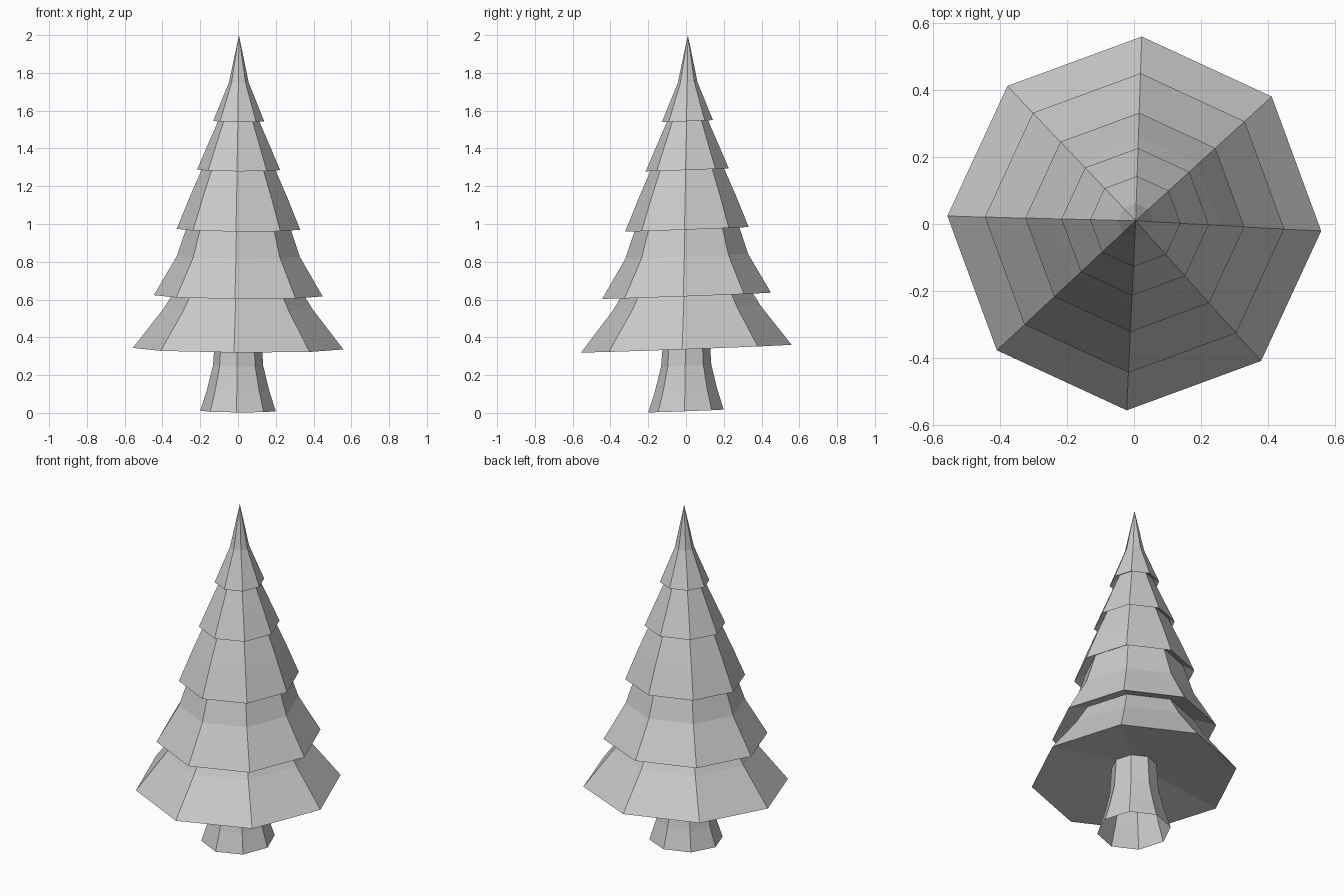
import bpy, bmesh, math

if "Cube" in bpy.data.objects:
    bpy.data.objects.remove(bpy.data.objects["Cube"])

SIDES = 8
TURN = math.radians(-2.3)

# One continuous profile (radius, height): trunk, then five skirts of branches
profile = [(0.20, 0.01), (0.165, 0.12), (0.133, 0.25), (0.122, 0.41)]
skirts = [  # rim, kink, tucked top under the next skirt
    [(0.558, 0.34), (0.395, 0.55), (0.32, 0.67)],
    [(0.447, 0.62), (0.325, 0.83), (0.265, 1.01)],
    [(0.327, 0.972), (0.255, 1.15), (0.185, 1.31)],
    [(0.22, 1.287), (0.15, 1.45), (0.10, 1.565)],
    [(0.135, 1.545), (0.052, 1.75)],
]
for s in skirts:
    profile += s


def place(r, z, a):
    # slightly tilted rings around a nearly vertical axis
    x, y = r * math.cos(a), r * math.sin(a)
    return (x + 0.0025 * z, y + 0.005 * z, z + 0.037 * y - 0.006 * x)


bm = bmesh.new()
rings = [[bm.verts.new(place(r, z, TURN + math.tau * i / SIDES))
          for i in range(SIDES)] for r, z in profile]
for low, high in zip(rings, rings[1:]):
    for i in range(SIDES):
        j = (i + 1) % SIDES
        bm.faces.new((low[i], low[j], high[j], high[i]))

# Pointed tip; the trunk stays open underneath
tip = bm.verts.new(place(0, 2.0, 0))
for i in range(SIDES):
    bm.faces.new((rings[-1][i], rings[-1][(i + 1) % SIDES], tip))

mesh = bpy.data.meshes.new("pine_tree")
bm.to_mesh(mesh)
bm.free()
tree = bpy.data.objects.new("pine_tree", mesh)
bpy.context.collection.objects.link(tree)
